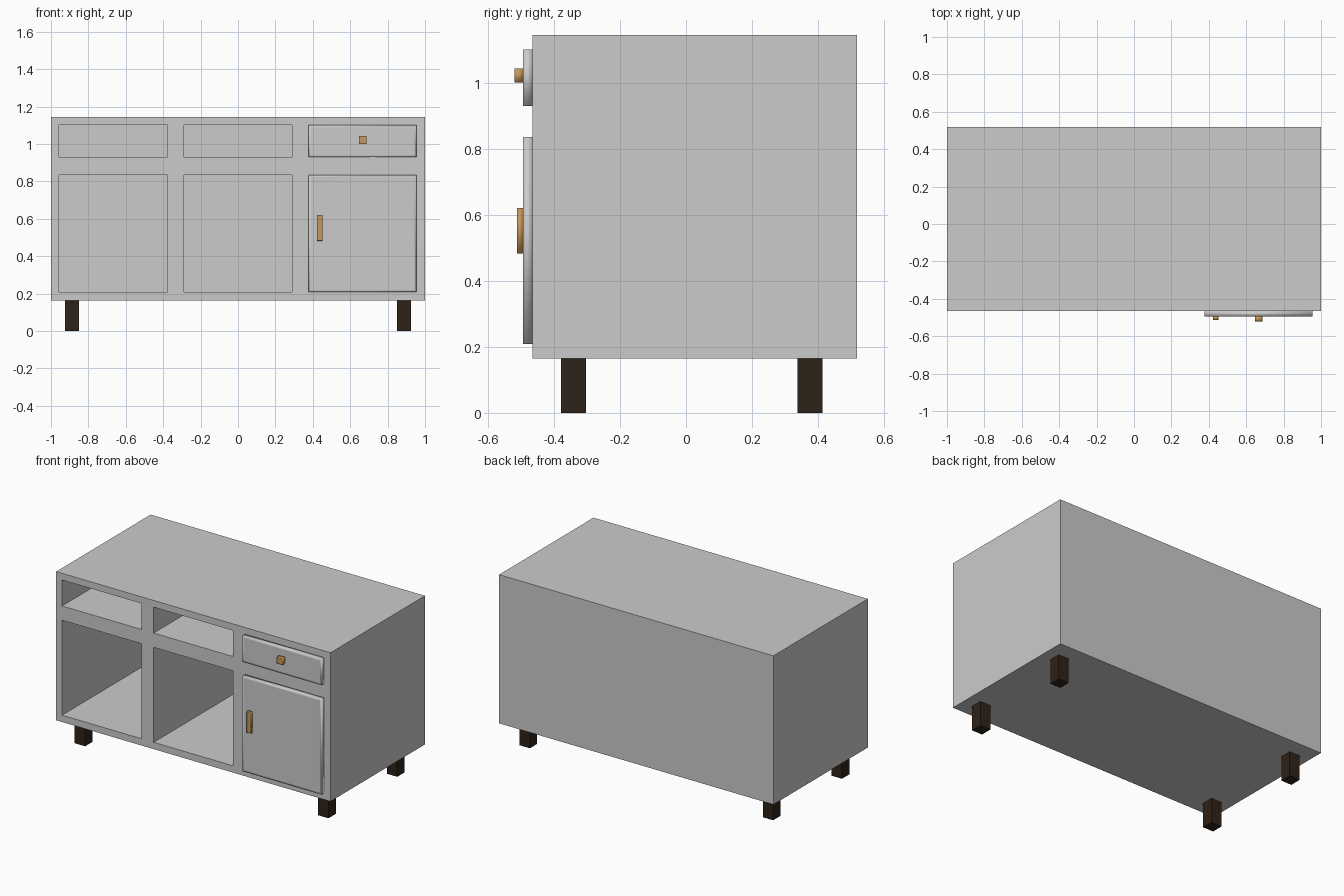
import bpy, bmesh
from mathutils import Vector

if "Cube" in bpy.data.objects:
    bpy.data.objects.remove(bpy.data.objects["Cube"])


def material(name, color):
    m = bpy.data.materials.new(name)
    m.diffuse_color = (*color, 1)
    m.use_nodes = True
    m.node_tree.nodes["Principled BSDF"].inputs["Base Color"].default_value = m.diffuse_color
    return m


def finish(bm, name, mat=None, smooth=False):
    bmesh.ops.recalc_face_normals(bm, faces=bm.faces[:])
    mesh = bpy.data.meshes.new(name)
    for f in bm.faces:
        f.smooth = smooth
    bm.to_mesh(mesh)
    bm.free()
    obj = bpy.data.objects.new(name, mesh)
    bpy.context.collection.objects.link(obj)
    if mat:
        mesh.materials.append(mat)
    return obj


def box(name, lo, hi, mat=None, rim=0):
    """Box between two corners; rim adds a soft-shaded border on the front."""
    bm = bmesh.new()
    bmesh.ops.create_cube(bm, size=1)
    lo, hi = Vector(lo), Vector(hi)
    for v in bm.verts:
        v.co = (lo + hi) / 2 + v.co * (hi - lo)
    if rim:
        front = [f for f in bm.faces if f.normal.y < -0.9]
        bmesh.ops.inset_region(bm, faces=front, thickness=rim)
    return finish(bm, name, mat, smooth=rim > 0)


brass = material("brass", (0.57, 0.31, 0.10))
dark_wood = material("dark_wood", (0.027, 0.016, 0.009))

FRONT, BACK = -0.465, 0.518
NICHE_BACK = 0.45
xs = [-1, -0.957, -0.378, -0.289, 0.289, 0.378, 0.954, 1]
zs = [0.164, 0.209, 0.835, 0.929, 1.10, 1.144]

# Cabinet: gridded front with four open compartments pushed inward
bm = bmesh.new()
grid = [[bm.verts.new((x, FRONT, z)) for z in zs] for x in xs]
niches = []
for i in range(len(xs) - 1):
    for j in range(len(zs) - 1):
        f = bm.faces.new((grid[i][j], grid[i + 1][j],
                          grid[i + 1][j + 1], grid[i][j + 1]))
        if i in (1, 3) and j in (1, 3):
            niches.append(f)
rim = [e for e in bm.edges if e.is_boundary]

# Outer shell and back
ext = bmesh.ops.extrude_edge_only(bm, edges=rim)["geom"]
for v in ext:
    if isinstance(v, bmesh.types.BMVert):
        v.co.y = BACK
back_edges = [e for e in ext if isinstance(e, bmesh.types.BMEdge)
              and all(v.co.y > BACK - 1e-4 for v in e.verts)]
bmesh.ops.contextual_create(bm, geom=back_edges)

# Compartments
for f in bmesh.ops.extrude_discrete_faces(bm, faces=niches)["faces"]:
    for v in f.verts:
        v.co.y = NICHE_BACK
finish(bm, "cabinet_body")

# Door and drawer front
box("door", (0.378, -0.494, 0.208), (0.954, FRONT, 0.835), rim=0.018)
box("drawer_front", (0.378, -0.494, 0.929), (0.954, FRONT, 1.10), rim=0.018)

# Pulls
box("door_handle", (0.422, -0.512, 0.482), (0.453, -0.494, 0.621), brass, rim=0.004)
box("drawer_knob", (0.646, -0.52, 1.0), (0.688, -0.494, 1.043), brass, rim=0.004)

# Legs
for side, x in (("left", -0.887), ("right", 0.887)):
    for end, y in (("front", -0.341), ("back", 0.375)):
        box(f"{end}_{side}_leg", (x - 0.038, y - 0.038, 0),
            (x + 0.038, y + 0.038, 0.164), dark_wood)
